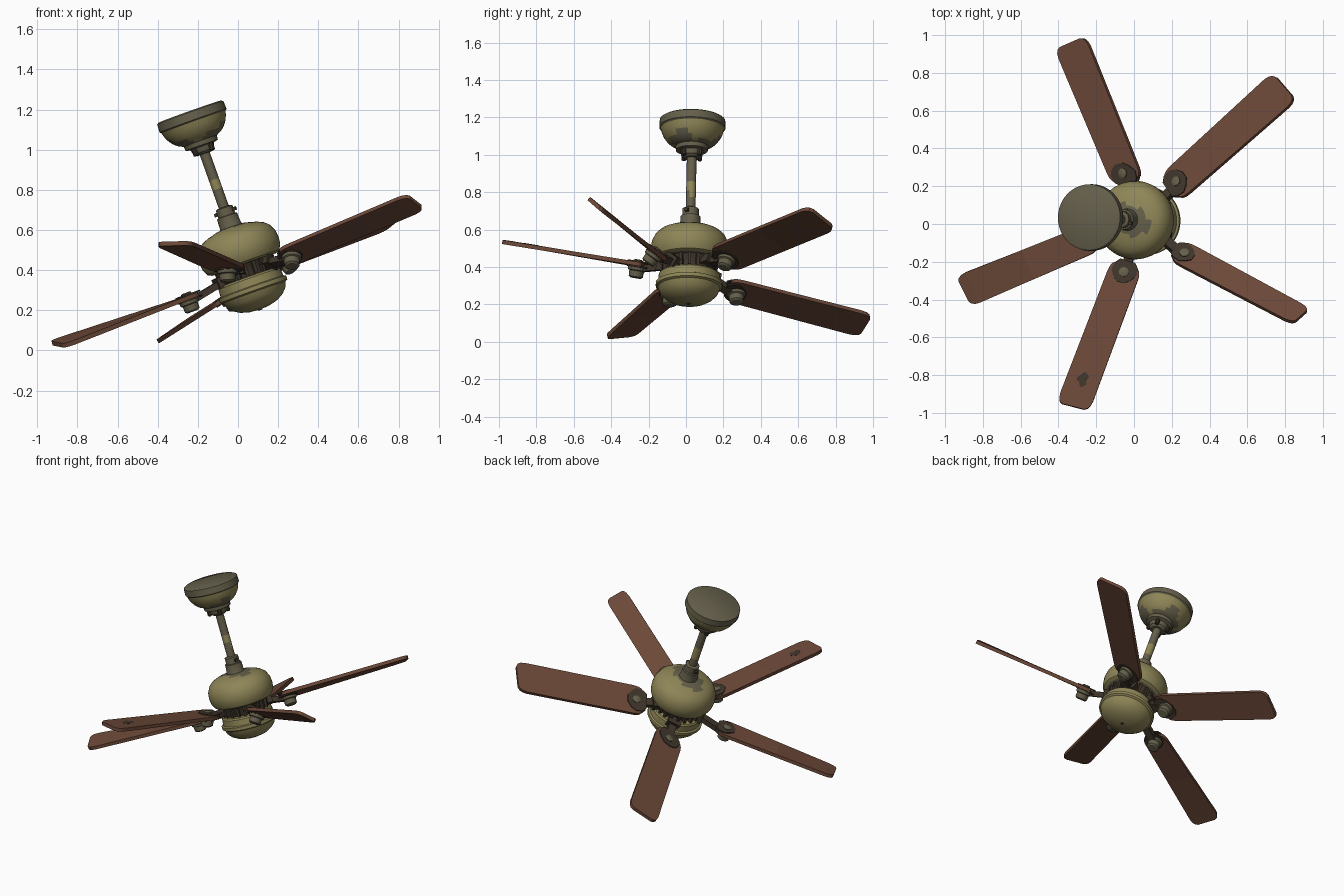
import bpy, bmesh, math
from mathutils import Vector

if "Cube" in bpy.data.objects:
    bpy.data.objects.remove(bpy.data.objects["Cube"])

def material(name, r, g, b):
    m = bpy.data.materials.new(name)
    m.diffuse_color = (r, g, b, 1)
    m.use_nodes = True
    m.node_tree.nodes["Principled BSDF"].inputs["Base Color"].default_value = m.diffuse_color
    return m

OLIVE = material("olive_enamel", 0.27, 0.235, 0.095)
GREY = material("worn_grey_metal", 0.13, 0.115, 0.07)
DARK = material("dark_rusted_metal", 0.05, 0.036, 0.024)
WOOD = material("brown_wood", 0.15, 0.066, 0.04)
MATS = [OLIVE, GREY, DARK, WOOD]
O, G, D, W = range(4)

def finish(name, bm, smooth=True):
    bmesh.ops.recalc_face_normals(bm, faces=bm.faces[:])
    me = bpy.data.meshes.new(name)
    bm.to_mesh(me)
    bm.free()
    for m in MATS:
        me.materials.append(m)
    ob = bpy.data.objects.new(name, me)
    bpy.context.collection.objects.link(ob)
    if smooth:
        bpy.ops.object.select_all(action='DESELECT')
        ob.select_set(True)
        bpy.context.view_layer.objects.active = ob
        bpy.ops.object.shade_smooth_by_angle(angle=math.radians(35))
    return ob

def revolve(name, origin, axis, profile, rule, n=40):
    """Lathe (distance, radius) points along an axis; rule is a colour or f(t, r, angle)."""
    origin, axis = Vector(origin), Vector(axis).normalized()
    side = Vector((0, 1, 0)).cross(axis).normalized()
    if side.length < 0.5:
        side = Vector((1, 0, 0))
    other = axis.cross(side)
    bm = bmesh.new()
    rings = []
    for t, r in profile:
        rings.append([bm.verts.new(origin + axis * t + side * (r * math.cos(2 * math.pi * i / n))
                                   + other * (r * math.sin(2 * math.pi * i / n))) for i in range(n)])
    for k in range(len(rings) - 1):
        t = (profile[k][0] + profile[k + 1][0]) / 2
        r = (profile[k][1] + profile[k + 1][1]) / 2
        for i in range(n):
            j = (i + 1) % n
            f = bm.faces.new((rings[k][i], rings[k][j], rings[k + 1][j], rings[k + 1][i]))
            f.material_index = rule(t, r, 2 * math.pi * i / n) if callable(rule) else rule
    for ring, (t, r) in ((rings[0], profile[0]), (rings[-1], profile[-1])):
        f = bm.faces.new(ring)
        f.material_index = rule(t, r, 0) if callable(rule) else rule
    return finish(name, bm)

def beam(name, p, q, up, w, h, mat):
    """Box running from p to q."""
    p, q = Vector(p), Vector(q)
    d = (q - p).normalized()
    s = d.cross(Vector(up)).normalized()
    u = s.cross(d)
    bm = bmesh.new()
    v = [bm.verts.new(c + s * (a * w / 2) + u * (b * h / 2))
         for c in (p, q) for a, b in ((-1, -1), (1, -1), (1, 1), (-1, 1))]
    for idx in ((0, 1, 2, 3), (4, 5, 6, 7), (0, 1, 5, 4), (1, 2, 6, 5), (2, 3, 7, 6), (3, 0, 4, 7)):
        bm.faces.new([v[i] for i in idx]).material_index = mat
    return finish(name, bm, False)

# leaning main axis, measured downward from the centre of the ceiling plate
TOP = Vector((-0.24, 0.035, 1.19))
AX = Vector((0.335, -0.02, -0.942)).normalized()
SX = Vector((0, 1, 0)).cross(AX).normalized()
SY = AX.cross(SX)

def around(t, r, a):
    return TOP + AX * t + SX * (r * math.cos(a)) + SY * (r * math.sin(a))

# ceiling canopy: grey plate, olive bowl with worn lower edge
revolve("canopy_plate", TOP, AX, [(0, 0.165), (0.006, 0.175), (0.048, 0.177), (0.056, 0.168)], G)
revolve("canopy_bowl", TOP, AX, [(0.05, 0.17), (0.075, 0.164), (0.10, 0.153), (0.125, 0.135),
        (0.142, 0.115), (0.157, 0.085)],
        lambda t, r, a: G if t > 0.13 + 0.02 * math.sin(3 * a) + 0.012 * math.sin(7 * a) else O)
revolve("canopy_neck", TOP, AX, [(0.15, 0.088), (0.178, 0.085), (0.184, 0.062), (0.21, 0.055),
        (0.222, 0.04)], G)
for i in range(4):
    a = math.pi / 4 + i * math.pi / 2
    revolve("canopy_screw", around(0.165, 0.06, a), AX, [(0, 0.014), (0.05, 0.014), (0.055, 0.009)], D, 10)

# down rod with a patch of surviving paint, and its coupling
revolve("down_rod", TOP, AX, [(0.2, 0.026), (0.36, 0.026), (0.41, 0.026), (0.45, 0.026), (0.6, 0.026)],
        lambda t, r, a: O if 0.36 < t < 0.45 and (t < 0.41 or math.sin(a) > 0) else G, 20)
revolve("rod_coupling", TOP, AX, [(0.505, 0.034), (0.51, 0.044), (0.55, 0.044), (0.553, 0.053),
        (0.60, 0.055), (0.63, 0.065)], G, 24)
beam("coupling_pin", around(0.53, -0.06, 0.4), around(0.53, 0.06, 0.4), AX, 0.018, 0.018, D)

# motor housing with bare metal around the coupling
revolve("motor_housing", TOP, AX, [(0.608, 0.04), (0.613, 0.075), (0.62, 0.10), (0.628, 0.13), (0.643, 0.163),
        (0.665, 0.187), (0.70, 0.204), (0.735, 0.208), (0.77, 0.204), (0.798, 0.19), (0.808, 0.17)],
        lambda t, r, a: G if r < 0.10 + 0.02 * math.sin(2 * a + 1) or t > 0.803 else O, 48)

# rotating hub with vent fins
revolve("motor_hub", TOP, AX, [(0.80, 0.15), (0.825, 0.135), (0.86, 0.125), (0.885, 0.12)], D, 32)
for i in range(20):
    a = i * math.pi / 10
    beam("hub_fin", around(0.80, 0.145, a), around(0.872, 0.138, a), SY * math.cos(a) - SX * math.sin(a),
         0.022, 0.016, D)

# lower switch bowl
revolve("lower_bowl", TOP, AX, [(0.873, 0.13), (0.876, 0.155), (0.885, 0.163), (0.925, 0.166), (0.93, 0.178),
        (0.95, 0.178), (0.957, 0.166), (0.985, 0.155), (1.01, 0.132), (1.03, 0.098), (1.042, 0.055),
        (1.046, 0.012)], O, 48)
revolve("bowl_finial", TOP, AX, [(1.04, 0.012), (1.05, 0.010)], D, 12)

# blades: corner points root_a, root_b, tip_a, tip_b (each blade sags differently)
BLADES = {
    "back": ((-0.115, 0.215, 0.225), (0.045, 0.25, 0.335), (-0.415, 0.925, 0.035), (-0.255, 0.995, 0.145)),
    "back_right": ((0.155, 0.265, 0.385), (0.25, 0.125, 0.50), (0.735, 0.80, 0.605), (0.86, 0.655, 0.72)),
    "front_right": ((0.275, -0.095, 0.43), (0.195, -0.195, 0.50), (0.93, -0.45, 0.705), (0.84, -0.53, 0.775)),
    "front": ((0.04, -0.245, 0.415), (-0.12, -0.195, 0.40), (-0.235, -0.99, 0.535), (-0.41, -0.945, 0.53)),
    "left": ((-0.19, -0.145, 0.285), (-0.245, 0.0, 0.265), (-0.86, -0.435, 0.022), (-0.94, -0.275, 0.038)),
}
HUB = TOP + AX * 0.84

def strip(name, point, stations, thick, mat, offset=Vector((0, 0, 0))):
    """Flat outline given as (u, v_low, v_high) stations, thickened."""
    bm = bmesh.new()
    rows = [(bm.verts.new(point(u, a) + offset), bm.verts.new(point(u, b) + offset)) for u, a, b in stations]
    for (a, b), (c, d) in zip(rows, rows[1:]):
        bm.faces.new((a, b, d, c)).material_index = mat
    ob = finish(name, bm, False)
    mod = ob.modifiers.new("thickness", 'SOLIDIFY')
    mod.thickness, mod.offset = thick, 0
    return ob

for name, corners in BLADES.items():
    ra, rb, ta, tb = (Vector(c) for c in corners)

    def point(u, v):
        return ra.lerp(rb, v).lerp(ta.lerp(tb, v), u)

    nrm = (ta - ra).cross(rb - ra).normalized()
    if nrm.z < 0:
        nrm = -nrm
    # rounded board
    outline = [(u, 0.5 - w / 2, 0.5 + w / 2) for u, w in
               ((0, .72), (.012, .87), (.035, .96), (.07, 1), (.5, 1), (.93, 1), (.965, .95), (.988, .84), (1, .66))]
    strip("blade_" + name, point, outline, 0.022, WOOD and W)
    # rusted bracket plates above and below the root
    plate = [(-.03, .25, .75), (0, .12, .86), (.05, .1, .9), (.09, .2, .78), (.12, .38, .62)]
    for s in (1, -1):
        strip("bracket_plate_" + name, point, plate, 0.008, D, nrm * (0.013 * s))
    # arm from the hub and the round boss under the blade
    seat = point(0.05, 0.5)
    out = (seat - HUB).normalized()
    beam("blade_arm_" + name, HUB + out * 0.11, point(0.03, 0.5) - nrm * 0.022, nrm, 0.05, 0.034, D)
    beam("arm_clamp_" + name, HUB + out * 0.125, HUB + out * 0.175, nrm, 0.085, 0.055, D)
    revolve("bracket_boss_" + name, seat - nrm * 0.012, -nrm,
            [(0, 0.05), (0.02, 0.048), (0.024, 0.04), (0.055, 0.038), (0.062, 0.028)], G, 20)
    revolve("bracket_cap_" + name, seat + nrm * 0.012, nrm, [(0, 0.026), (0.01, 0.026), (0.014, 0.018)], G, 16)
    # scorched chips on two boards
    if name in ("left", "front"):
        u0 = 0.70 if name == "left" else 0.76
        chip = [(u0, .48, .55), (u0 + .025, .36, .62), (u0 + .05, .42, .7), (u0 + .075, .35, .58), (u0 + .1, .45, .52)]
        strip("blade_chip_" + name, point, chip, 0.004, D, nrm * 0.011)
